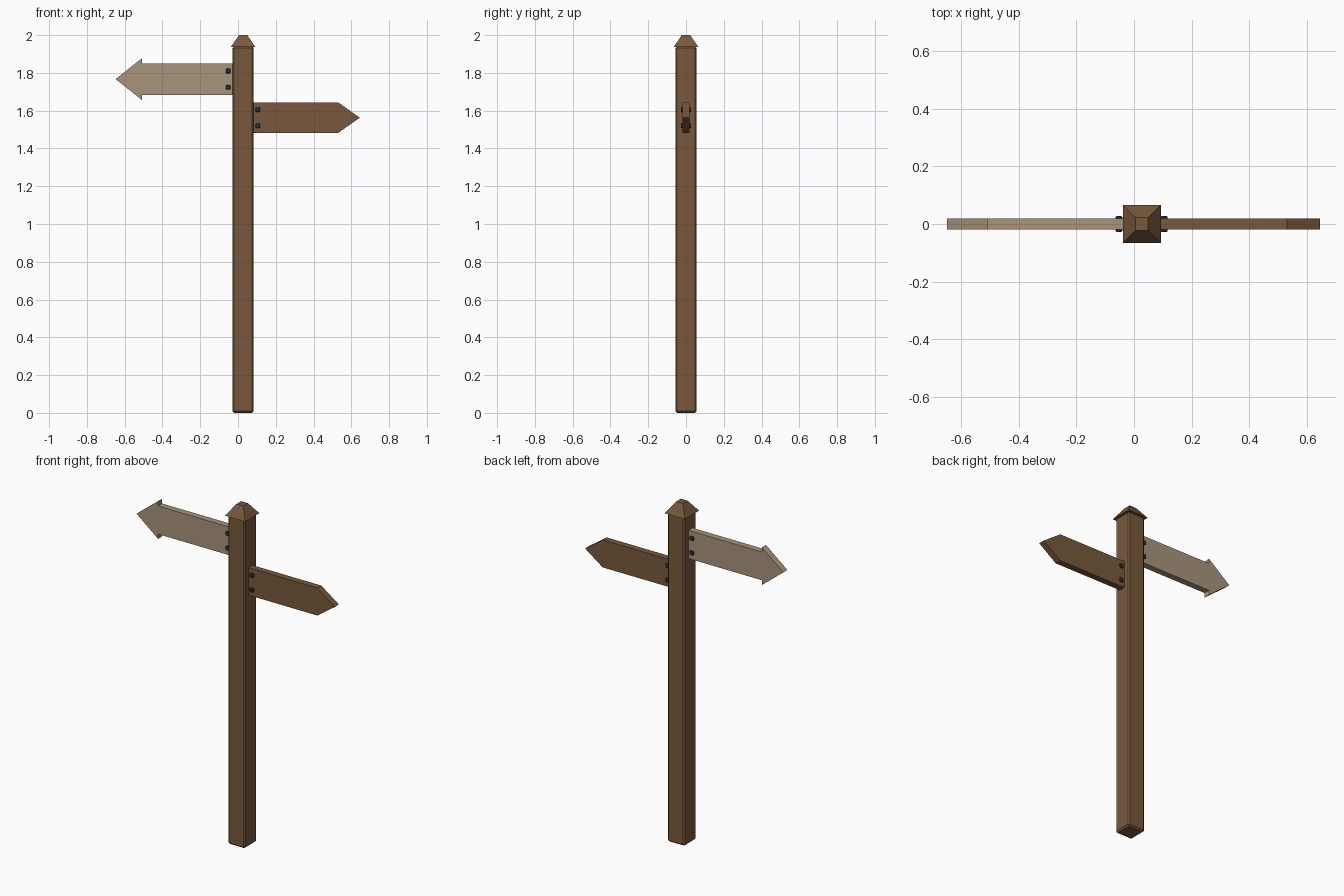
import bpy, bmesh
from mathutils import Matrix, Vector

if "Cube" in bpy.data.objects:
    bpy.data.objects.remove(bpy.data.objects["Cube"])

CX = 0.027  # post centre


def material(name, srgb):
    m = bpy.data.materials.new(name)
    lin = [((c / 255 + 0.055) / 1.055) ** 2.4 for c in srgb]
    m.diffuse_color = (*lin, 1)
    m.use_nodes = True
    m.node_tree.nodes["Principled BSDF"].inputs["Base Color"].default_value = m.diffuse_color
    return m


brown = material("brown wood", (120, 89, 60))
pale = material("pale wood", (168, 148, 122))
iron = material("dark iron", (52, 53, 60))


def finish(name, bm, mat, bevel=0):
    bmesh.ops.recalc_face_normals(bm, faces=bm.faces)
    me = bpy.data.meshes.new(name)
    bm.to_mesh(me)
    bm.free()
    ob = bpy.data.objects.new(name, me)
    bpy.context.collection.objects.link(ob)
    me.materials.append(mat)
    if bevel:
        mod = ob.modifiers.new("bevel", 'BEVEL')
        mod.width = bevel
        mod.segments = 1
    return ob


def box(name, centre, size, mat, bevel):
    bm = bmesh.new()
    bmesh.ops.create_cube(bm, size=1, matrix=Matrix.Translation(centre) @ Matrix.Diagonal((*size, 1)))
    return finish(name, bm, mat, bevel)


def board(name, outline, mat, half=0.019):
    # extrude an x-z outline through y
    bm = bmesh.new()
    face = bm.faces.new([bm.verts.new((x, -half, z)) for x, z in outline])
    ext = bmesh.ops.extrude_face_region(bm, geom=[face])
    verts = [v for v in ext["geom"] if isinstance(v, bmesh.types.BMVert)]
    bmesh.ops.translate(bm, verts=verts, vec=Vector((0, 2 * half, 0)))
    return finish(name, bm, mat)


# Square post with chamfered edges
box("post", (CX, 0, 0.97), (0.112, 0.112, 1.94), brown, 0.009)

# Tapered cap
bm = bmesh.new()
bmesh.ops.create_cube(bm, size=1)
for v in bm.verts:
    h = 0.022 if v.co.z > 0 else 0.066
    v.co = (CX + (h if v.co.x > 0 else -h), h if v.co.y > 0 else -h,
            2.0 if v.co.z > 0 else 1.936)
finish("post_cap", bm, brown)

# Left arrow sign, with a barbed head
zl = 1.767
board("left_sign", [(-0.02, zl - 0.083), (-0.02, zl + 0.083), (-0.508, zl + 0.083),
                    (-0.508, zl + 0.111), (-0.648, zl), (-0.508, zl - 0.111),
                    (-0.508, zl - 0.083)], pale)

# Right sign, with a plain point
zr = 1.563
board("right_sign", [(0.074, zr - 0.081), (0.53, zr - 0.081), (0.645, zr),
                     (0.53, zr + 0.081), (0.074, zr + 0.081)], brown)

# Bolts through both signs, showing front and back
for side, x, z in (("left", -0.052, zl), ("right", 0.105, zr)):
    for level, dz in (("upper", 0.043), ("lower", -0.043)):
        box(f"{side}_{level}_bolt", (x, 0, z + dz), (0.024, 0.054, 0.024), iron, 0.003)
